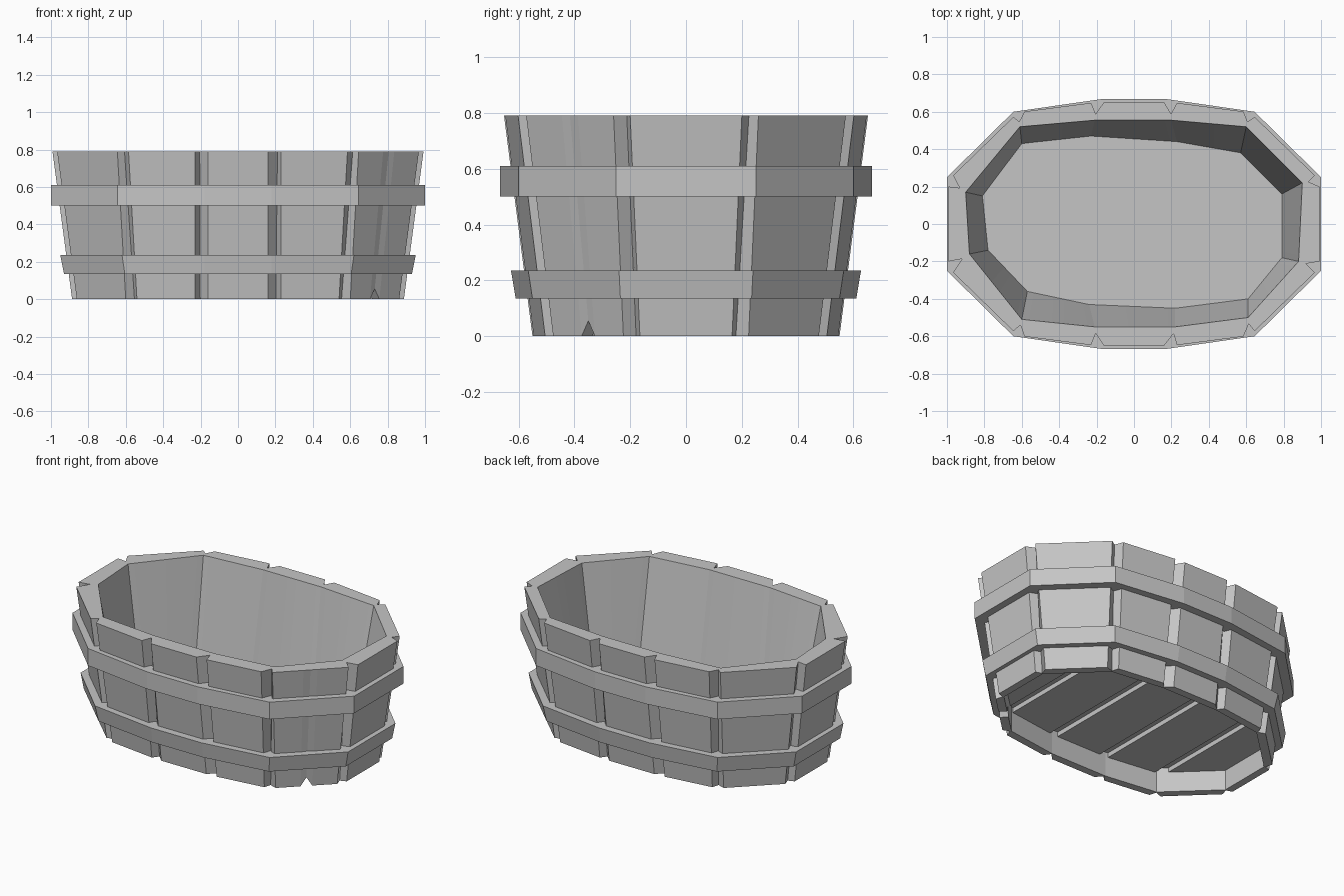
import bpy, bmesh
from mathutils import Vector

if "Cube" in bpy.data.objects:
    bpy.data.objects.remove(bpy.data.objects["Cube"], do_unlink=True)

grey = bpy.data.materials.new("weathered grey")
grey.use_nodes = True
colour = (0.56, 0.56, 0.56, 1)
grey.diffuse_color = colour
grey.node_tree.nodes["Principled BSDF"].inputs["Base Color"].default_value = colour


def at_height(points, z):
    return [Vector((x, y, z)) for x, y in points]


def outline(quarter, z):
    """Twelve corners mirrored from one quarter, counter-clockwise."""
    half = quarter + [(-x, y) for x, y in reversed(quarter)]
    return at_height(half + [(-x, -y) for x, y in half], z)


def blend(low, high, t):
    return [a.lerp(b, t) for a, b in zip(low, high)]


def finish(name, bm):
    bmesh.ops.recalc_face_normals(bm, faces=bm.faces)
    mesh = bpy.data.meshes.new(name)
    bm.to_mesh(mesh)
    bm.free()
    mesh.materials.append(grey)
    obj = bpy.data.objects.new(name, mesh)
    bpy.context.collection.objects.link(obj)


def ring(name, loops):
    """Closed ring whose cross-section runs through the given loops."""
    bm = bmesh.new()
    rows = [[bm.verts.new(p) for p in loop] for loop in loops]
    n = len(rows[0])
    for r, row in enumerate(rows):
        above = rows[(r + 1) % len(rows)]
        for i in range(n):
            j = (i + 1) % n
            bm.faces.new((row[i], row[j], above[j], above[i]))
    finish(name, bm)


# Tapered wall: twelve staves with a V groove at each corner
TOP, FLOOR, UNDER = 0.79, 0.17, 0.13
out_low = outline([(0.887, 0.2), (0.575, 0.5), (0.195, 0.55)], 0)
out_top = outline([(0.992, 0.235), (0.62, 0.597), (0.195, 0.652)], TOP)
in_top = at_height([(0.9, 0.22), (0.6, 0.52), (0.2, 0.555), (-0.21, 0.555),
                    (-0.61, 0.52), (-0.9, 0.17), (-0.88, -0.16), (-0.6, -0.51),
                    (-0.21, -0.55), (0.22, -0.55), (0.61, -0.5), (0.88, -0.2)], TOP)
in_floor = at_height([(0.79, 0.16), (0.57, 0.38), (0.23, 0.44), (-0.23, 0.47),
                      (-0.6, 0.43), (-0.81, 0.15), (-0.78, -0.14), (-0.57, -0.36),
                      (-0.24, -0.43), (0.22, -0.45), (0.61, -0.4), (0.79, -0.18)], FLOOR)

# The foot below the floor is thinner than the wall above it
foot_low = outline([(0.84, 0.175), (0.55, 0.452), (0.203, 0.5)], 0)
foot_top = [p + Vector((0, 0, FLOOR)) for p in foot_low]

# Worn rim: height change at the middle of each stave
wear = [0.018, 0, 0, 0, 0.018, -0.015, 0.018, -0.012, 0, 0, 0.018, -0.015]
CHIPPED = 10


def stave_loop(loop, groove=None):
    """Split each side into stave columns; groove holds the notch points."""
    pts = []
    for i, a in enumerate(loop):
        b = loop[(i + 1) % 12]
        pts.append(groove[i] if groove else a.copy())
        edge = 0.035 / (b - a).length
        for t in (edge, 0.42, 0.5, 0.58, 1 - edge):
            p = a.lerp(b, t)
            if a.z == TOP:
                p.z += wear[i] * (1 - abs(2 * t - 1))
            elif a.z == 0 and i == CHIPPED and t == 0.5:
                p.z = 0.055
            pts.append(p)
    return pts


ring("staves", [stave_loop(out_low, blend(out_low, foot_low, 0.85)),
                stave_loop(out_top, blend(out_top, in_top, 0.65)),
                stave_loop(in_top), stave_loop(in_floor),
                stave_loop(foot_top), stave_loop(foot_low)])


# Hoops around the wall, reaching in far enough to fill the grooves
def hoop(name, low, high, z0, z1):
    inner = []
    for z in (z1, z0):
        wall = blend(out_low, out_top, z / TOP)
        inner.append([Vector((p.x * 0.93, p.y * 0.93, z)) for p in wall])
    ring(name, [outline(low, z0), outline(high, z1)] + inner)


upper = [(1.0, 0.25), (0.645, 0.6), (0.18, 0.667)]
hoop("upper_hoop", upper, upper, 0.5, 0.61)
hoop("lower_hoop", [(0.93, 0.235), (0.605, 0.55), (0.18, 0.61)],
     [(0.95, 0.24), (0.62, 0.565), (0.18, 0.627)], 0.135, 0.235)


# Floor board with planks on its underside, both cut from one outline
def slab(name, z0, z1, x0=-1, x1=1):
    bm = bmesh.new()
    bm.faces.new([bm.verts.new((p.x, p.y, z0)) for p in foot_low])
    for x, side in ((x0, -1), (x1, 1)):
        bmesh.ops.bisect_plane(bm, geom=bm.verts[:] + bm.edges[:] + bm.faces[:],
                               plane_co=(x, 0, 0), plane_no=(side, 0, 0),
                               clear_outer=True)
    grown = bmesh.ops.extrude_face_region(bm, geom=bm.faces[:])["geom"]
    bmesh.ops.translate(bm, vec=(0, 0, z1 - z0),
                        verts=[v for v in grown if isinstance(v, bmesh.types.BMVert)])
    finish(name, bm)


slab("floor", FLOOR - 0.01, FLOOR + 0.002)
for k in range(5):
    mid = (k - 2) * 0.38
    slab(f"floor_plank_{k + 1}", UNDER, FLOOR - 0.009, mid - 0.16, mid + 0.16)
